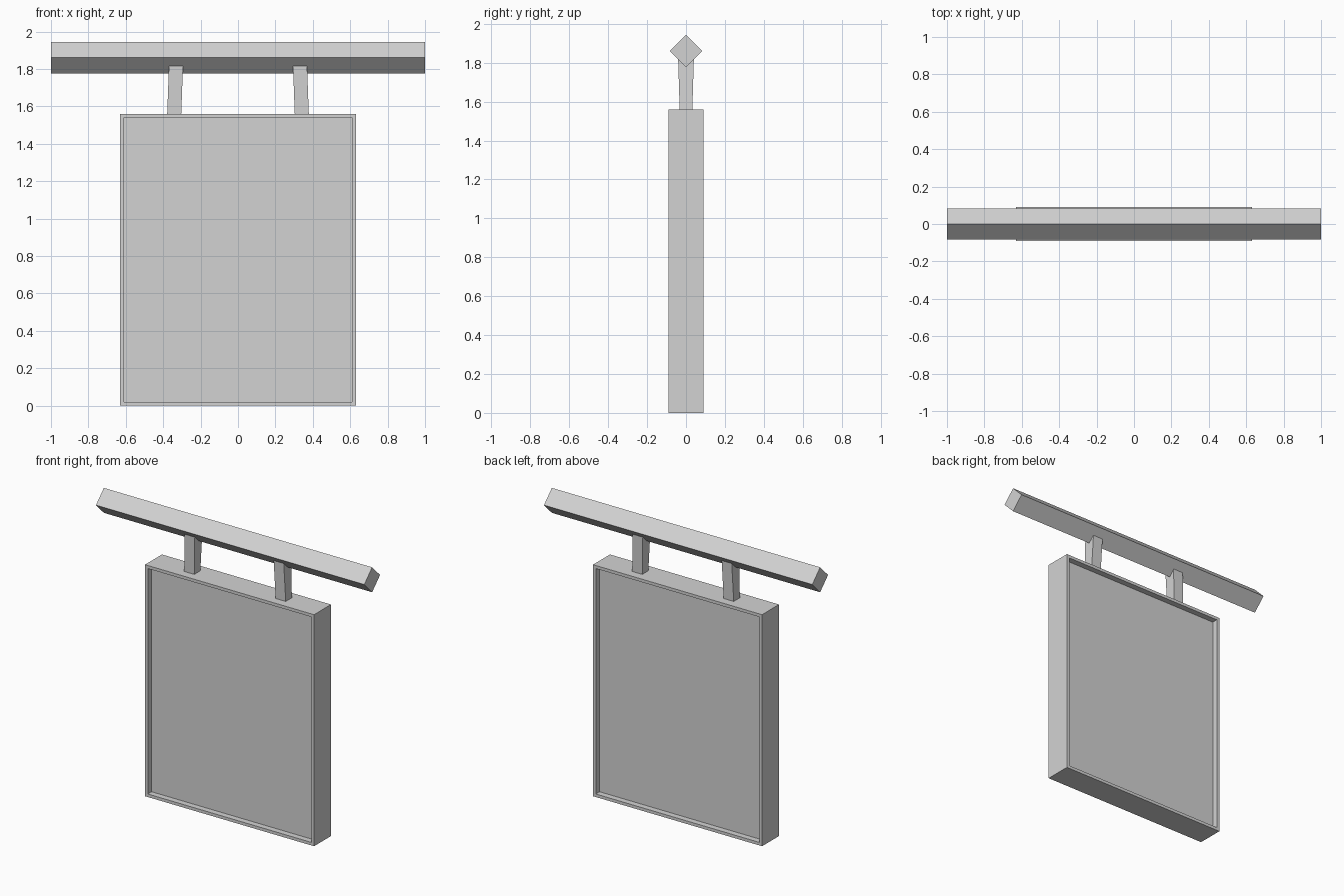
import bpy
import bmesh
import math

cube = bpy.data.objects.get("Cube")
if cube:
    bpy.data.objects.remove(cube, do_unlink=True)

# One plain grey for every part
GREY = (0.65, 0.65, 0.65, 1.0)
grey = bpy.data.materials.new("plain_grey")
grey.use_nodes = True
grey.diffuse_color = GREY
grey.node_tree.nodes["Principled BSDF"].inputs["Base Color"].default_value = GREY


def add_object(name, bm):
    bmesh.ops.recalc_face_normals(bm, faces=bm.faces)
    mesh = bpy.data.meshes.new(name)
    bm.to_mesh(mesh)
    bm.free()
    mesh.materials.append(grey)
    obj = bpy.data.objects.new(name, mesh)
    bpy.context.collection.objects.link(obj)
    return obj


def box(width, depth, bottom, top):
    bm = bmesh.new()
    bmesh.ops.create_cube(bm, size=1)
    for v in bm.verts:
        v.co.x *= width
        v.co.y *= depth
        v.co.z = top if v.co.z > 0 else bottom
    return bm


# Sign board with a recessed panel on the front and back
bm = box(1.26, 0.18, 0, 1.56)
bm.normal_update()
broad = [f for f in bm.faces if abs(f.normal.y) > 0.9]
bmesh.ops.inset_individual(bm, faces=broad, thickness=0.029, depth=0)
for face in broad:
    inward = -0.04 * face.normal
    walls = bmesh.ops.extrude_discrete_faces(bm, faces=[face])
    for v in walls["faces"][0].verts:
        v.co += inward
add_object("sign_board", bm)

# Square bar turned on edge
bar_z, bar_radius = 1.86, 0.084
side = bar_radius * math.sqrt(2)
bar = add_object("hanging_bar", box(2, side, -side / 2, side / 2))
bar.rotation_euler.x = math.radians(45)
bar.location.z = bar_z

# Hangers flare and lean slightly inwards towards the bar
for sign, label in ((-1, "right"), (1, "left")):
    bm = box(0.075, 0.065, 1.56, bar_z)
    for v in bm.verts:
        high = v.co.z > 1.7
        v.co.x += sign * (0.33 if high else 0.341)
        v.co.y *= 1.28 if high else 1
    add_object(label + "_hanger", bm)
